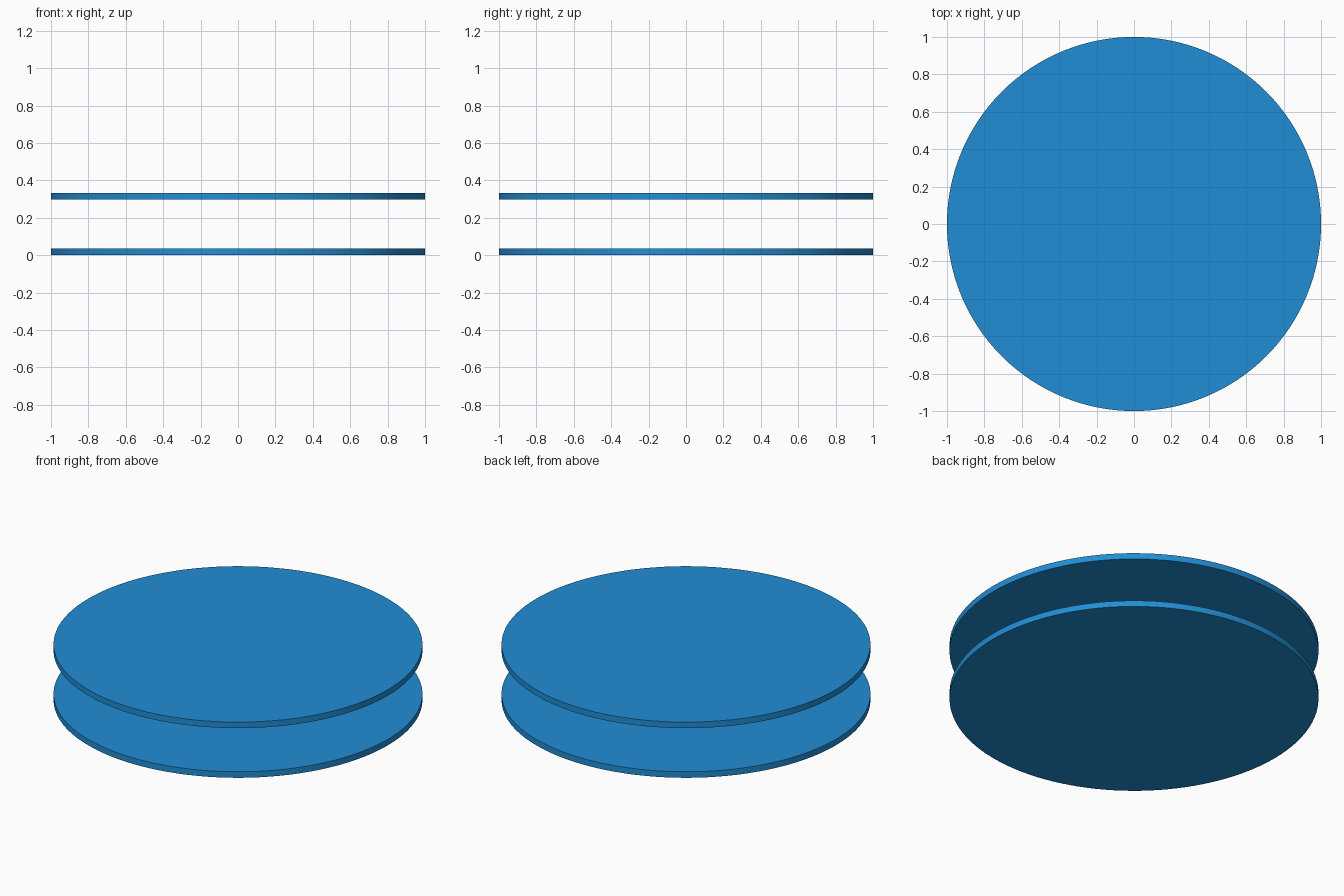
import bpy
import math

if "Cube" in bpy.data.objects:
    bpy.data.objects.remove(bpy.data.objects["Cube"])

THICKNESS = 0.036

blue = bpy.data.materials.new("blue")
blue.diffuse_color = (0.015, 0.27, 0.66, 1.0)
blue.use_nodes = True
blue.node_tree.nodes["Principled BSDF"].inputs["Base Color"].default_value = blue.diffuse_color


def disc(name, bottom):
    """Thin round plate with its underside at the given height."""
    bpy.ops.mesh.primitive_cylinder_add(
        vertices=128, radius=1.0, depth=THICKNESS,
        location=(0, 0, bottom + THICKNESS / 2))
    plate = bpy.context.object
    plate.name = name
    plate.data.materials.append(blue)
    bpy.ops.object.shade_smooth_by_angle(angle=math.radians(30))


# Two identical plates, one floating above the other
disc("lower_disc", 0.0)
disc("upper_disc", 0.297)
